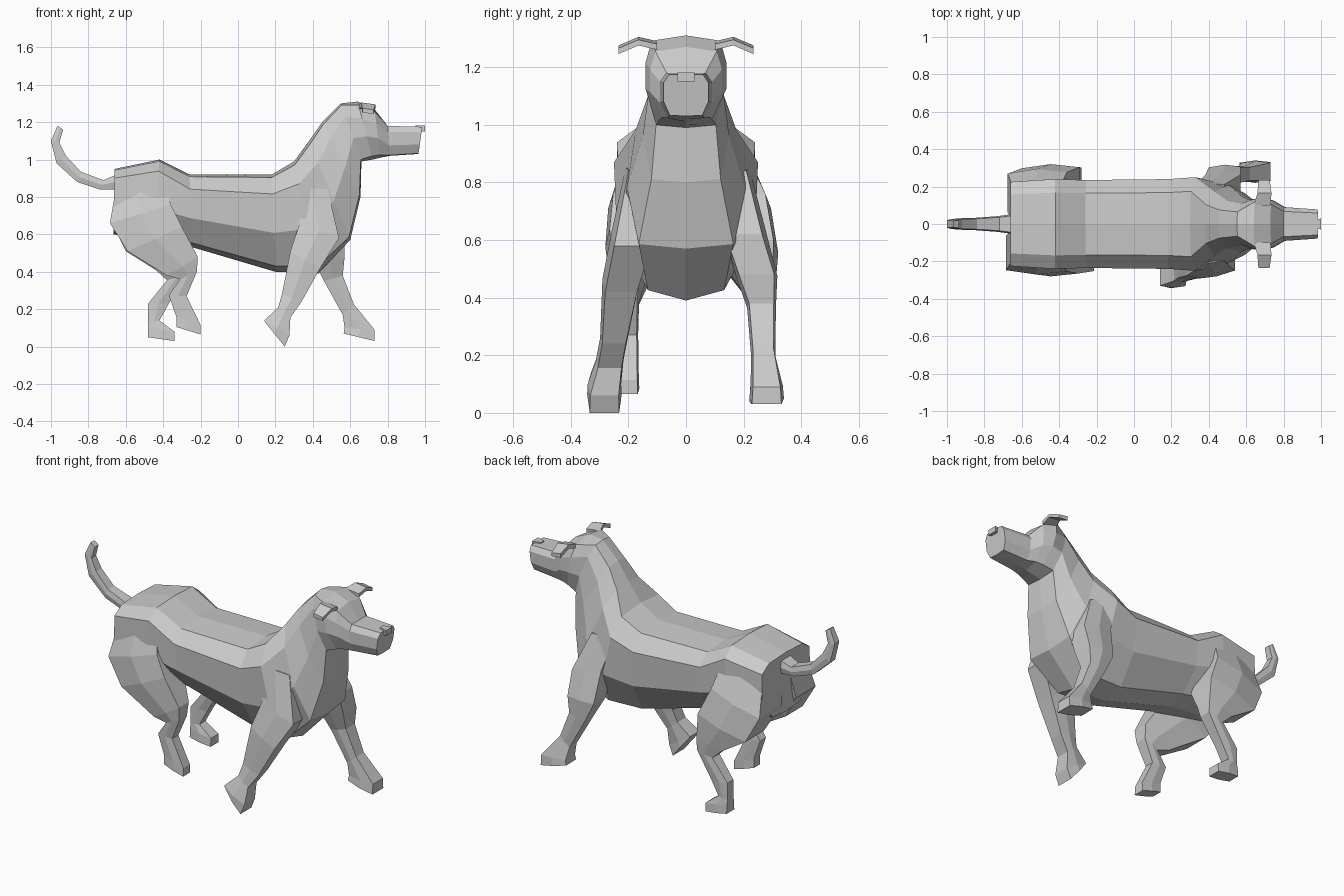
import bpy, bmesh
from mathutils import Vector


def loft(name, rings):
    """Skin a list of equal-sized rings into a closed flat-shaded object."""
    bm = bmesh.new()
    vs = [[bm.verts.new(p) for p in r] for r in rings]
    n = len(vs[0])
    for a, b in zip(vs, vs[1:]):
        for i in range(n):
            j = (i + 1) % n
            bm.faces.new((a[i], a[j], b[j], b[i]))
    bm.faces.new(vs[0])
    bm.faces.new(vs[-1])
    bmesh.ops.recalc_face_normals(bm, faces=bm.faces)
    me = bpy.data.meshes.new(name)
    bm.to_mesh(me)
    bm.free()
    ob = bpy.data.objects.new(name, me)
    bpy.context.collection.objects.link(ob)
    return ob


# Half cross-sections: (fraction of half width, fraction of way from top to bottom)
SECTION = {
    "body": [(0.7, 0.03), (1, 0.2), (0.96, 0.6), (0.53, 0.94)],
    "hip": [(0.7, 0.02), (1, 0.14), (1, 0.6), (0.6, 0.96)],
    "neck": [(0.5, 0.03), (0.85, 0.22), (1, 0.6), (0.8, 0.97)],
    "head": [(0.85, 0.06), (1, 0.3), (1, 0.6), (0.65, 0.94)],
    "muzzle": [(0.75, 0.0), (1, 0.2), (1, 0.65), (0.72, 0.98)],
}


def body_ring(kind, xt, zt, xb, zb, w):
    top, bot = Vector((xt, 0, zt)), Vector((xb, 0, zb))
    half = [(top.lerp(bot, t), f * w) for f, t in SECTION[kind]]
    right = [p + Vector((0, y, 0)) for p, y in half]
    left = [p - Vector((0, y, 0)) for p, y in reversed(half)]
    return [top] + right + [bot] + left


# Torso, neck and head in one skin
loft("torso_neck_head", [body_ring(*r) for r in [
    ("hip", -0.66, 0.95, -0.665, 0.60, 0.225),
    ("hip", -0.42, 1.00, -0.45, 0.56, 0.24),
    ("body", -0.26, 0.92, -0.24, 0.53, 0.235),
    ("body", 0.18, 0.92, 0.20, 0.40, 0.24),
    ("body", 0.30, 0.99, 0.43, 0.39, 0.25),
    ("neck", 0.38, 1.10, 0.60, 0.57, 0.205),
    ("neck", 0.45, 1.20, 0.655, 0.80, 0.15),
    ("neck", 0.55, 1.30, 0.66, 0.99, 0.13),
    ("head", 0.64, 1.31, 0.72, 1.00, 0.14),
    ("head", 0.73, 1.27, 0.76, 1.01, 0.125),
    ("muzzle", 0.80, 1.18, 0.81, 1.02, 0.09),
    ("muzzle", 0.985, 1.175, 0.965, 1.03, 0.078),
]])


def limb(name, rows):
    """Rows: rear x, rear z, front x, front z, centre y, half thickness."""
    rings = []
    for xr, zr, xf, zf, y, h in rows:
        a, b = Vector((xr, y, zr)), Vector((xf, y, zf))
        side = [(a, 0.8), (a.lerp(b, 0.5), 1), (b, 0.85)]
        rings.append([p + Vector((0, k * h, 0)) for p, k in side] +
                     [p - Vector((0, k * h, 0)) for p, k in reversed(side)])
    return loft(name, rings)


# Front legs: right one swung back, left one reaching forward
limb("front_leg_right", [
    (0.30, 0.86, 0.48, 0.84, -0.14, 0.07),
    (0.33, 0.66, 0.54, 0.58, -0.185, 0.075),
    (0.28, 0.51, 0.44, 0.42, -0.225, 0.065),
    (0.235, 0.28, 0.34, 0.24, -0.25, 0.048),
    (0.215, 0.21, 0.28, 0.155, -0.265, 0.048),
    (0.14, 0.14, 0.275, 0.06, -0.283, 0.058),
    (0.145, 0.13, 0.25, 0.0, -0.283, 0.06)])
limb("front_leg_left", [
    (0.32, 0.86, 0.48, 0.84, 0.15, 0.07),
    (0.38, 0.66, 0.57, 0.62, 0.20, 0.075),
    (0.40, 0.47, 0.57, 0.48, 0.245, 0.072),
    (0.46, 0.35, 0.56, 0.38, 0.262, 0.05),
    (0.56, 0.17, 0.62, 0.225, 0.268, 0.042),
    (0.57, 0.10, 0.73, 0.09, 0.28, 0.056),
    (0.565, 0.07, 0.73, 0.03, 0.28, 0.06)])

# Hind legs: bulky thigh, backward hock, boxy paw
limb("hind_leg_right", [
    (-0.64, 0.92, -0.40, 0.95, -0.10, 0.10),
    (-0.685, 0.66, -0.36, 0.76, -0.155, 0.115),
    (-0.59, 0.51, -0.30, 0.64, -0.18, 0.10),
    (-0.38, 0.38, -0.215, 0.48, -0.205, 0.055),
    (-0.31, 0.36, -0.22, 0.40, -0.205, 0.042),
    (-0.37, 0.275, -0.275, 0.27, -0.20, 0.034),
    (-0.33, 0.16, -0.20, 0.115, -0.20, 0.036),
    (-0.33, 0.105, -0.20, 0.065, -0.20, 0.038)])
limb("hind_leg_left", [
    (-0.64, 0.92, -0.40, 0.95, 0.10, 0.10),
    (-0.675, 0.66, -0.36, 0.76, 0.165, 0.13),
    (-0.60, 0.51, -0.29, 0.60, 0.21, 0.11),
    (-0.44, 0.41, -0.28, 0.45, 0.25, 0.06),
    (-0.38, 0.355, -0.28, 0.38, 0.26, 0.043),
    (-0.48, 0.23, -0.37, 0.23, 0.265, 0.034),
    (-0.48, 0.13, -0.42, 0.14, 0.265, 0.034),
    (-0.48, 0.10, -0.34, 0.08, 0.265, 0.042),
    (-0.48, 0.05, -0.34, 0.03, 0.265, 0.045)])

# Tail: drops from the rump and curls up
limb("tail", [
    (-0.60, 0.84, -0.60, 0.94, 0, 0.06),
    (-0.74, 0.84, -0.72, 0.89, 0, 0.042),
    (-0.86, 0.88, -0.84, 0.935, 0, 0.033),
    (-0.97, 0.98, -0.92, 1.02, 0, 0.03),
    (-1.00, 1.10, -0.955, 1.09, 0, 0.026),
    (-0.965, 1.18, -0.935, 1.16, 0, 0.02)])

# Ears: folded flaps pointing sideways, mirrored
for side, s in (("left", 1), ("right", -1)):
    loft("ear_" + side, [
        [(xa, s * y, z), (xb, s * y, z - 0.01), (xb, s * y, z - 0.03), (xa, s * y, z - 0.025)]
        for y, z, xa, xb in [(0.10, 1.29, 0.64, 0.73), (0.165, 1.305, 0.66, 0.735),
                             (0.235, 1.275, 0.665, 0.725)]])

# Nose pad: wedge on the muzzle tip
loft("nose", [[(x, -h, 1.15), (x, h, 1.15), (x, h, 1.182), (x, -h, 1.182)]
              for x, h in ((0.95, 0.015), (1.0, 0.03))])
